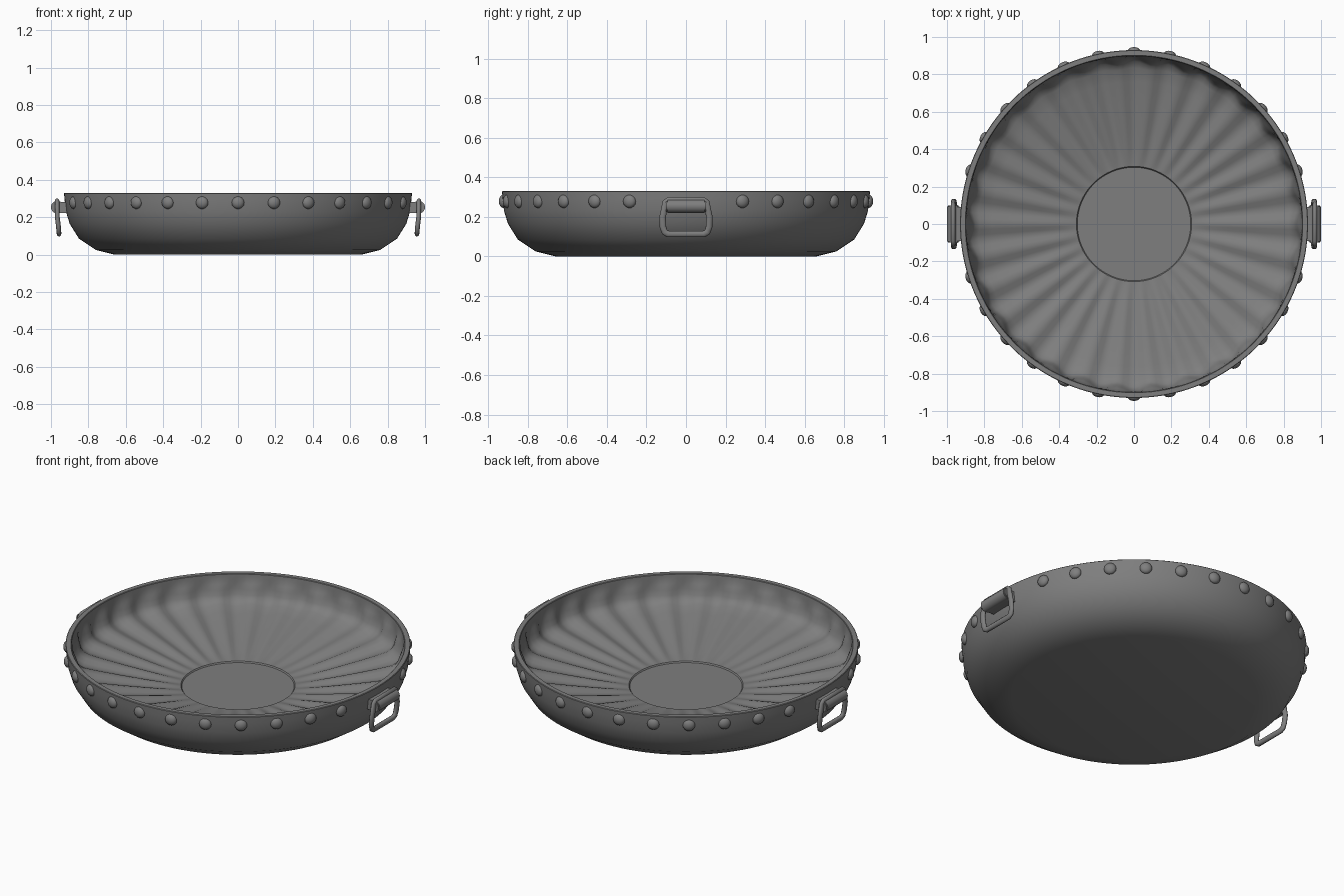
import bpy, bmesh, math
from mathutils import Matrix

if "Cube" in bpy.data.objects:
    bpy.data.objects.remove(bpy.data.objects["Cube"])

FLUTES = 30
SEGS = 180

# Dark iron colour
iron = bpy.data.materials.new("dark_iron")
iron.diffuse_color = (0.21, 0.21, 0.21, 1)
iron.use_nodes = True
iron.node_tree.nodes["Principled BSDF"].inputs["Base Color"].default_value = iron.diffuse_color


def smooth(ob, angle):
    ob.data.materials.clear()
    ob.data.materials.append(iron)
    bpy.ops.object.select_all(action='DESELECT')
    ob.select_set(True)
    bpy.context.view_layer.objects.active = ob
    if ob.type == 'CURVE':
        bpy.ops.object.convert(target='MESH')
    bpy.ops.object.shade_smooth_by_angle(angle=math.radians(angle))


def finish(name, bm, angle=40):
    bmesh.ops.recalc_face_normals(bm, faces=bm.faces)
    me = bpy.data.meshes.new(name)
    bm.to_mesh(me)
    bm.free()
    ob = bpy.data.objects.new(name, me)
    bpy.context.collection.objects.link(ob)
    smooth(ob, angle)


# Bowl: closed revolved profile (radius, height, flute radial amp, flute height amp)
profile = [
    (0.66, 0.0, 0, 0), (0.76, 0.025, 0, 0), (0.85, 0.085, 0, 0),
    (0.90, 0.165, 0, 0), (0.92, 0.23, 0, 0), (0.927, 0.29, 0, 0),
    (0.93, 0.327, 0, 0), (0.927, 0.33, 0, 0), (0.902, 0.33, 0, 0),
    (0.899, 0.327, 0, 0), (0.897, 0.30, 0, 0), (0.891, 0.275, 0.007, 0),
    (0.883, 0.245, 0.013, 0), (0.875, 0.215, 0.014, 0.003),
    (0.86, 0.192, 0.012, 0.008), (0.83, 0.176, 0.005, 0.011),
    (0.76, 0.160, 0, 0.011), (0.64, 0.137, 0, 0.010),
    (0.50, 0.113, 0, 0.008), (0.40, 0.097, 0, 0.005),
    (0.33, 0.087, 0, 0.002), (0.308, 0.085, 0, 0), (0.303, 0.078, 0, 0),
]
bm = bmesh.new()
rings = []
for r, z, ar, az in profile:
    ring = []
    for i in range(SEGS):
        a = 2 * math.pi * i / SEGS
        # grooves line up with the rivets, ridges fall between them
        c = -math.cos(FLUTES * (a - math.pi / 2))
        rr = r - ar * c
        ring.append(bm.verts.new((rr * math.cos(a), rr * math.sin(a), z + az * c)))
    rings.append(ring)
for lo, hi in zip(rings, rings[1:]):
    for i in range(SEGS):
        j = (i + 1) % SEGS
        bm.faces.new((lo[i], lo[j], hi[j], hi[i]))
bm.faces.new(rings[0])
bm.faces.new(rings[-1])
finish("bowl", bm)

# Rivets round the rim, left out behind the two handles
bm = bmesh.new()
for k in range(30):
    a = math.pi / 2 + k * math.radians(12)
    if abs(math.sin(a)) < 0.2:
        continue
    m = (Matrix.Rotation(a, 4, 'Z') @ Matrix.Translation((0.924, 0, 0.278))
         @ Matrix.Diagonal((0.022, 0.034, 0.034, 1))
         @ Matrix.Rotation(math.pi / 2, 4, 'Y'))
    bmesh.ops.create_uvsphere(bm, u_segments=14, v_segments=8, radius=1, matrix=m)
finish("rivets", bm)

for s, side in ((1, "right"), (-1, "left")):
    # Hinge barrel with the bracket joining it to the bowl
    bm = bmesh.new()
    bmesh.ops.create_cone(
        bm, cap_ends=True, segments=20, radius1=0.034, radius2=0.034, depth=0.2,
        matrix=Matrix.Translation((s * 0.966, 0, 0.254)) @ Matrix.Rotation(math.pi / 2, 4, 'X'))
    rim = [e for e in bm.edges if len({round(v.co.y, 3) for v in e.verts}) == 1]
    bmesh.ops.bevel(bm, geom=rim, offset=0.006, segments=2, affect='EDGES')
    bmesh.ops.create_cube(
        bm, size=1,
        matrix=Matrix.Translation((s * 0.937, 0, 0.252)) @ Matrix.Diagonal((0.06, 0.18, 0.06, 1)))
    finish(side + "_handle_bracket", bm)

    # Hanging loop of flattened bar, pinned through the barrel
    half = [(0.003, 0.088, 0.284), (0.003, 0.104, 0.272), (0.002, 0.118, 0.20),
            (-0.004, 0.117, 0.15), (-0.006, 0.108, 0.123), (-0.007, 0.09, 0.113)]
    pts = half + [(x, -y, z) for x, y, z in reversed(half)]
    cu = bpy.data.curves.new(side + "_handle_loop", 'CURVE')
    cu.dimensions = '3D'
    cu.bevel_depth = 0.017
    cu.bevel_resolution = 3
    sp = cu.splines.new('POLY')
    sp.points.add(len(pts) - 1)
    for p, (x, y, z) in zip(sp.points, pts):
        p.co = (s * x / 0.75, y, z, 1)
    sp.use_cyclic_u = True
    ob = bpy.data.objects.new(side + "_handle_loop", cu)
    ob.location.x = s * 0.964
    ob.scale.x = 0.75
    bpy.context.collection.objects.link(ob)
    smooth(ob, 50)
